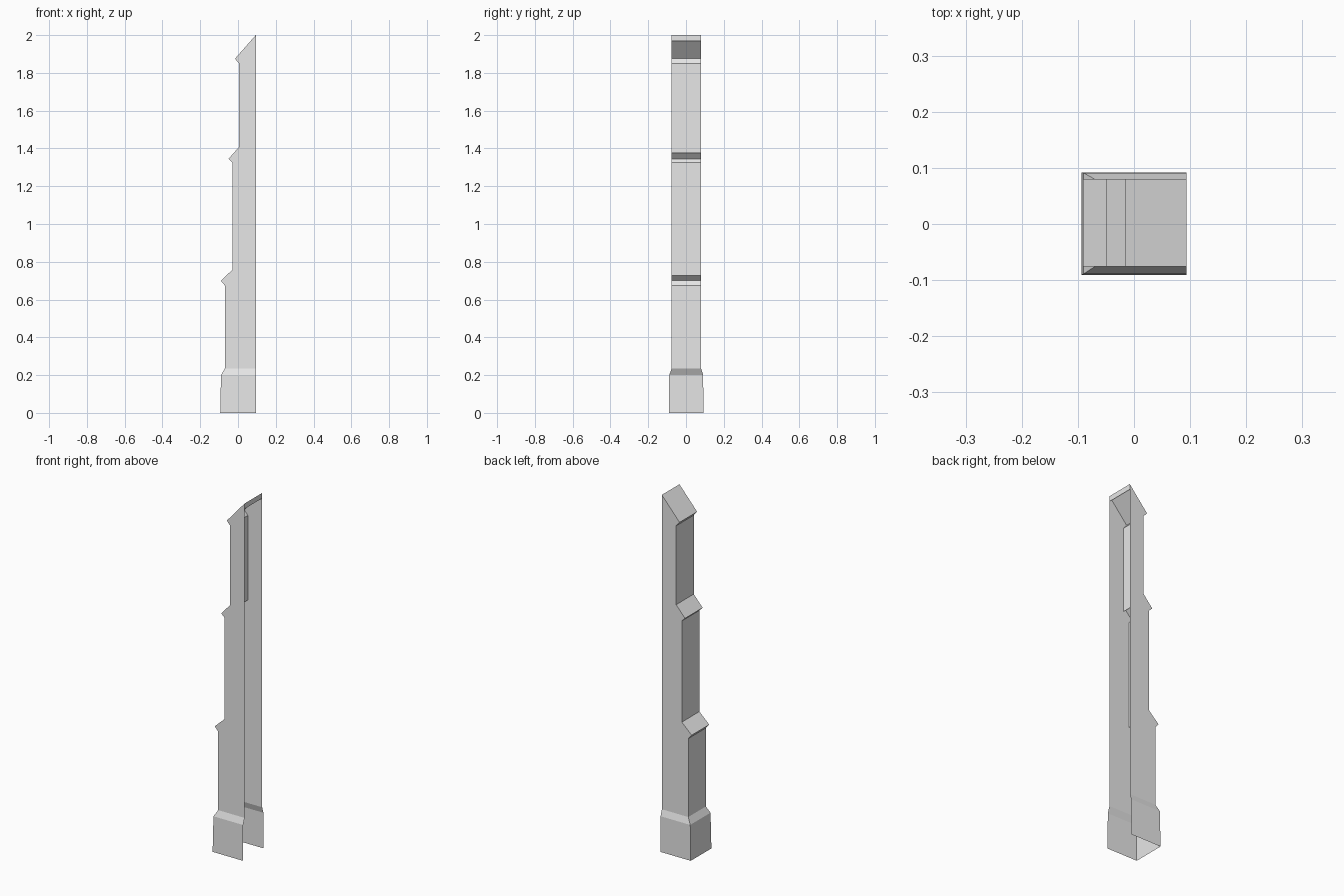
import bpy
import bmesh

cube = bpy.data.objects.get("Cube")
if cube:
    bpy.data.objects.remove(cube, do_unlink=True)

stone = bpy.data.materials.new("pale_stone")
stone.use_nodes = True
COLOR = (0.8, 0.8, 0.8, 1.0)
stone.diffuse_color = COLOR
stone.node_tree.nodes["Principled BSDF"].inputs["Base Color"].default_value = COLOR

BACK = 0.094            # open edge that meets a wall
Y0, Y1 = -0.076, 0.08   # shaft sides

# Stepped outline of the shaft, from the plinth to the tip
OUTLINE = [(-0.07, 0.235), (-0.07, 0.675), (-0.091, 0.70), (-0.03, 0.757),
           (-0.03, 1.325), (-0.05, 1.345), (0.005, 1.407),
           (0.005, 1.85), (-0.016, 1.875), (BACK, 2.0)]


def make_object(name, bm):
    mesh = bpy.data.meshes.new(name)
    bm.to_mesh(mesh)
    bm.free()
    mesh.materials.append(stone)
    obj = bpy.data.objects.new(name, mesh)
    bpy.context.collection.objects.link(obj)
    return obj


def strip(bm, path):
    """Sweep an x-z path across the width of the shaft."""
    rows = [[bm.verts.new((x, y, z)) for y in (Y0, Y1)] for x, z in path]
    for a, b in zip(rows, rows[1:]):
        bm.faces.new((a[0], b[0], b[1], a[1]))
    return rows


# Shaft: stepped face with sloping ledges, closed by two flat sides
bm = bmesh.new()
rows = strip(bm, OUTLINE)
for side in (0, 1):
    y = (Y0, Y1)[side]
    loop = [r[side] for r in rows] + [bm.verts.new((BACK, y, OUTLINE[0][1]))]
    bm.faces.new(loop if side else loop[::-1])
bmesh.ops.recalc_face_normals(bm, faces=bm.faces)
make_object("shaft", bm)

# Inner ends of the upper faces, tucked behind the ledges, and the tip lip
for name, x, low, high in (("lower_ledge_back", -0.03, 0.727, 0.757),
                           ("upper_ledge_back", 0.005, 1.375, 1.407),
                           ("tip_lip", BACK, 1.97, 2.0)):
    bm = bmesh.new()
    strip(bm, [(x, low), (x, high)])
    make_object(name, bm)

# Plinth: three-sided open base with a sloping shoulder
bm = bmesh.new()
rings = []
for x, y0, y1, z in ((-0.094, -0.091, 0.092, 0), (-0.09, -0.089, 0.091, 0.2),
                     (-0.07, Y0, Y1, 0.235)):
    corners = ((BACK, y0), (x, y0), (x, y1), (BACK, y1))
    rings.append([bm.verts.new((px, py, z)) for px, py in corners])
for low, high in zip(rings, rings[1:]):
    for i in range(3):
        bm.faces.new((low[i], high[i], high[i + 1], low[i + 1]))
make_object("plinth", bm)
